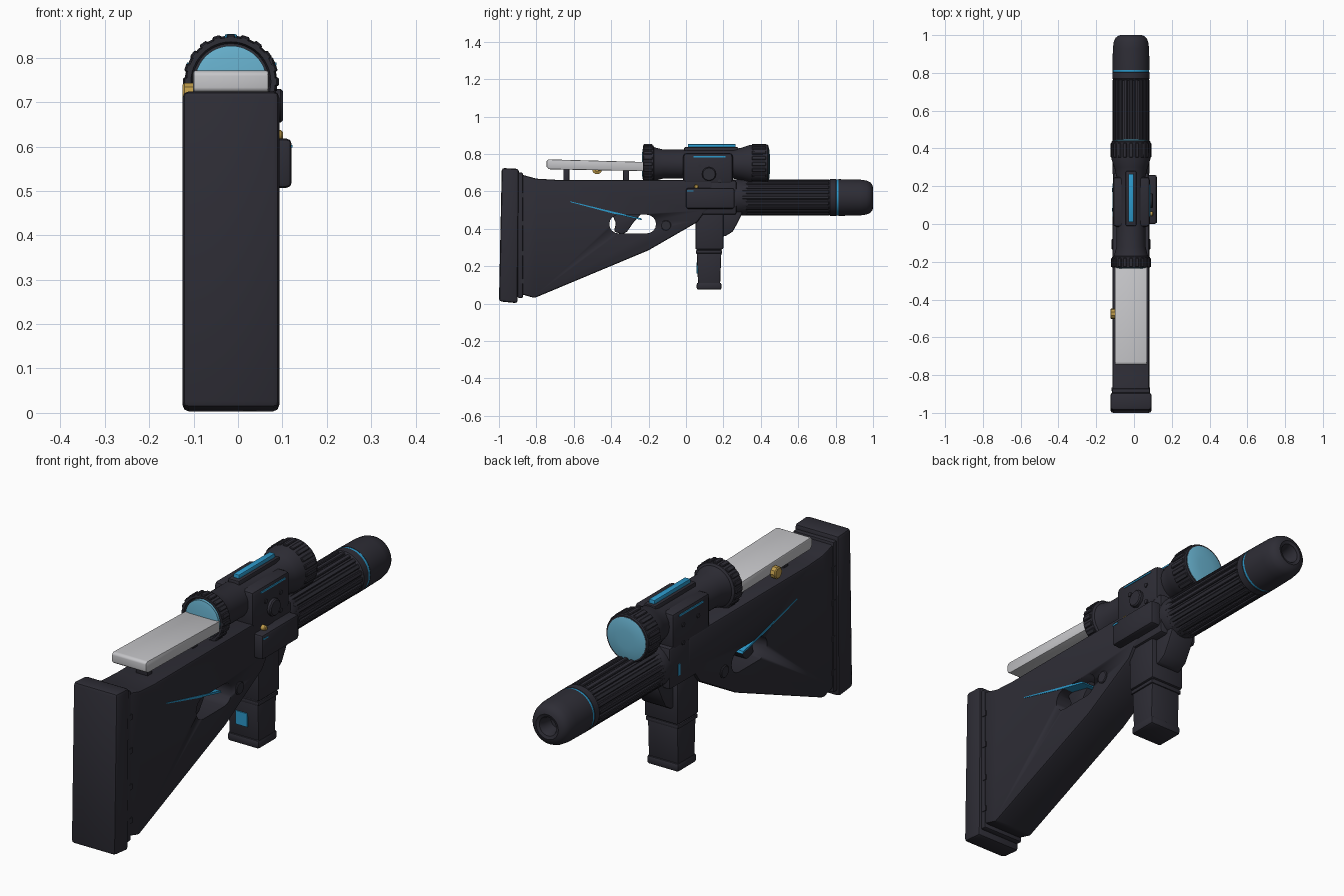
import bpy, bmesh, math
from mathutils import Matrix, Vector

cube = bpy.data.objects.get("Cube")
if cube:
    bpy.data.objects.remove(cube, do_unlink=True)

CX = -0.016          # centre plane of the body
BARREL_Z, SCOPE_Z = 0.567, 0.746


def material(name, rgb, rough=0.6):
    m = bpy.data.materials.new(name)
    m.use_nodes = True
    m.diffuse_color = (*rgb, 1)
    node = m.node_tree.nodes["Principled BSDF"]
    node.inputs["Base Color"].default_value = (*rgb, 1)
    node.inputs["Roughness"].default_value = rough
    return m


DARK = material("charcoal", (0.027, 0.026, 0.036))
BLUE = material("bright blue", (0.025, 0.32, 0.6))
GLASS = material("pale blue glass", (0.14, 0.45, 0.63))
PALE = material("pale grey", (0.56, 0.56, 0.58))
BRASS = material("brass", (0.52, 0.33, 0.07))


def finish(bm, name, mat, bevel=0.0, segments=2):
    bmesh.ops.recalc_face_normals(bm, faces=bm.faces)
    me = bpy.data.meshes.new(name)
    bm.to_mesh(me)
    bm.free()
    me.materials.append(mat)
    ob = bpy.data.objects.new(name, me)
    bpy.context.collection.objects.link(ob)
    bpy.ops.object.select_all(action='DESELECT')
    ob.select_set(True)
    bpy.context.view_layer.objects.active = ob
    if bevel:
        mod = ob.modifiers.new("edge", 'BEVEL')
        mod.width, mod.segments, mod.limit_method = bevel, segments, 'ANGLE'
        bpy.ops.object.modifier_apply(modifier=mod.name)
    bpy.ops.object.shade_smooth_by_angle(angle=math.radians(35))
    return ob


def prism(name, profile, x0, x1, mat=DARK, bevel=0.0):
    """Side profile of (y, z) points extruded across x."""
    bm = bmesh.new()
    face = bm.faces.new([bm.verts.new((x0, y, z)) for y, z in profile])
    ext = bmesh.ops.extrude_face_region(bm, geom=[face])
    verts = [v for v in ext["geom"] if isinstance(v, bmesh.types.BMVert)]
    bmesh.ops.translate(bm, verts=verts, vec=(x1 - x0, 0, 0))
    return finish(bm, name, mat, bevel)


def box(name, x, y, z, mat=DARK, bevel=0.0):
    return prism(name, [(y[0], z[0]), (y[1], z[0]), (y[1], z[1]), (y[0], z[1])],
                 x[0], x[1], mat, bevel)


def lathe(name, profile, origin, axis='Y', mat=DARK, sides=48):
    """Turn (distance, radius) points about an axis through origin."""
    bm = bmesh.new()
    rings = []
    for d, r in profile:
        ring = []
        for i in range(sides):
            a = math.tau * i / sides
            u, v = r * math.cos(a), r * math.sin(a)
            p = (u, d, v) if axis == 'Y' else (d, u, v)
            ring.append(bm.verts.new(Vector(origin) + Vector(p)))
        rings.append(ring)
    for a, b in zip(rings, rings[1:]):
        for i in range(sides):
            j = (i + 1) % sides
            bm.faces.new((a[i], a[j], b[j], b[i]))
    bm.faces.new(rings[0])
    bm.faces.new(rings[-1])
    return finish(bm, name, mat)


def ribs(name, count, radius, y, width, height, z):
    """Ring of raised bars lying along y."""
    bm = bmesh.new()
    for i in range(count):
        m = (Matrix.Translation((CX, (y[0] + y[1]) / 2, z))
             @ Matrix.Rotation(math.tau * i / count, 4, 'Y')
             @ Matrix.Translation((0, 0, radius))
             @ Matrix.Diagonal((width, y[1] - y[0], height, 1)))
        bmesh.ops.create_cube(bm, size=1, matrix=m)
    return finish(bm, name, DARK, 0.003, 1)


# Stock: butt pad, spacer and body with a rounded opening
prism("butt_pad", [(-1, 0.012), (-0.9, 0.002), (-0.893, 0.72), (-0.985, 0.725)],
      CX - 0.109, CX + 0.109, DARK, 0.014)
box("butt_spacer", (CX - 0.1, CX + 0.1), (-0.9, -0.872), (0.03, 0.7), DARK, 0.006)
stock = prism("stock", [(-0.88, 0.05), (-0.81, 0.03), (-0.2, 0.285), (0.06, 0.435),
                        (0.1, 0.49), (0.14, 0.515), (0.14, 0.662), (-0.7, 0.662),
                        (-0.8, 0.668), (-0.88, 0.69)],
              CX - 0.097, CX + 0.097, DARK, 0.01)
opening = []
for yc, start in ((-0.21, -90), (-0.36, 90)):
    for k in range(9):
        a = math.radians(start + k * 22.5)
        opening.append((yc + 0.05 * math.cos(a), 0.425 + 0.05 * math.sin(a)))
cutter = prism("opening_cutter", opening, -0.3, 0.3)
cutter.hide_render = True
bpy.context.view_layer.objects.active = stock
cut = stock.modifiers.new("opening", 'BOOLEAN')
cut.operation, cut.object, cut.solver = 'DIFFERENCE', cutter, 'EXACT'
bpy.ops.object.modifier_apply(modifier=cut.name)
bpy.data.objects.remove(cutter, do_unlink=True)

prism("trigger", [(-0.4, 0.49), (-0.375, 0.43), (-0.385, 0.385), (-0.34, 0.37),
                  (-0.315, 0.385), (-0.28, 0.435), (-0.23, 0.49)],
      CX - 0.05, CX + 0.05, DARK, 0.006)
prism("blue_wedge", [(-0.62, 0.543), (-0.4, 0.484), (-0.235, 0.446), (-0.24, 0.456),
                     (-0.4, 0.494), (-0.62, 0.547)], CX - 0.099, CX + 0.099, BLUE)
lathe("cross_pin", [(-0.103, 0.024), (-0.1, 0.028), (0.1, 0.028), (0.103, 0.024)],
      (CX, -0.107, 0.417), 'X', DARK, 24)
for z in (0.12, 0.27, 0.43, 0.58):
    box("spacer_tab", (CX - 0.102, CX + 0.102), (-0.885, -0.866), (z - 0.012, z + 0.012))

# Cheek rest, posts and adjusting knob
prism("cheek_rest", [(-0.745, 0.728), (-0.73, 0.718), (-0.225, 0.708),
                     (-0.225, 0.757), (-0.735, 0.771), (-0.745, 0.764)],
      CX - 0.085, CX + 0.085, PALE, 0.005)
for y in (-0.64, -0.32):
    box("cheek_post", (CX - 0.03, CX + 0.03), (y - 0.016, y + 0.016), (0.65, 0.722), DARK, 0.003)
lathe("cheek_knob", [(-0.109, 0.022), (-0.105, 0.027), (-0.085, 0.027), (-0.08, 0.014),
                     (-0.03, 0.014)], (CX, -0.475, 0.718), 'X', BRASS, 10)

# Receiver and side housing
box("receiver", (CX - 0.094, CX + 0.094), (0.0, 0.27), (0.475, 0.66), DARK, 0.012)
box("side_housing", (0.05, 0.121), (0.0, 0.26), (0.507, 0.618), DARK, 0.012)
box("housing_mark", (0.119, 0.123), (0.005, 0.04), (0.598, 0.604), BLUE)
lathe("brass_stud", [(0.0, 0.012), (0.022, 0.012), (0.026, 0.008)],
      (0.075, 0.055, 0.625), 'X', BRASS, 12)
box("left_mark", (CX - 0.097, CX - 0.09), (0.2, 0.215), (0.52, 0.57), BLUE)

# Magazine and curved front guard
box("magazine_well", (CX - 0.083, CX + 0.083), (0.05, 0.2), (0.29, 0.5), DARK, 0.008)
prism("magazine", [(0.065, 0.09), (0.182, 0.09), (0.19, 0.3), (0.056, 0.3)],
      CX - 0.074, CX + 0.074, DARK, 0.007)
box("magazine_band", (CX - 0.08, CX + 0.08), (0.053, 0.193), (0.268, 0.286), DARK, 0.004)
box("magazine_base", (CX - 0.078, CX + 0.078), (0.057, 0.19), (0.074, 0.112), DARK, 0.01)
box("magazine_window", (CX - 0.036, CX + 0.022), (0.055, 0.063), (0.16, 0.22), BLUE)
prism("front_guard", [(0.17, 0.36), (0.21, 0.36), (0.25, 0.385), (0.275, 0.43),
                      (0.3, 0.48), (0.3, 0.52), (0.17, 0.52)],
      CX - 0.06, CX + 0.06, DARK, 0.008)

# Barrel with flutes, collar, blue ring and hollow muzzle
axis = (CX, 0, BARREL_Z)
lathe("barrel", [(0.2, 0.09), (0.27, 0.097), (0.32, 0.097), (0.335, 0.089),
                 (0.76, 0.089), (0.77, 0.098), (0.803, 0.098), (0.807, 0.094)], axis)
ribs("barrel_flutes", 20, 0.089, (0.3, 0.765), 0.019, 0.016, BARREL_Z)
lathe("barrel_ring", [(0.8, 0.0965), (0.818, 0.0965)], axis, 'Y', BLUE)
lathe("muzzle", [(0.816, 0.098), (0.93, 0.096), (0.965, 0.091), (0.985, 0.082),
                 (0.996, 0.068), (1.0, 0.055), (0.995, 0.042), (0.975, 0.034),
                 (0.93, 0.03)], axis)

# Scope
axis = (CX, 0, SCOPE_Z)
lathe("scope_tube", [(-0.215, 0.086), (-0.23, 0.09), (-0.23, 0.1), (-0.175, 0.1),
                     (-0.17, 0.09), (-0.12, 0.077), (0.25, 0.077), (0.3, 0.088),
                     (0.34, 0.102), (0.435, 0.104), (0.44, 0.1), (0.44, 0.092)], axis)
ribs("rear_grip", 20, 0.1, (-0.228, -0.18), 0.02, 0.012, SCOPE_Z)
ribs("front_grip", 20, 0.102, (0.352, 0.428), 0.02, 0.012, SCOPE_Z)
lathe("rear_lens", [(-0.2, 0.081), (-0.231, 0.081), (-0.235, 0.06)], axis, 'Y', GLASS)
lathe("front_lens", [(0.42, 0.094), (0.441, 0.094), (0.446, 0.075), (0.449, 0.04)],
      axis, 'Y', GLASS)

# Scope mount, side knob and top light strip
box("scope_mount", (CX - 0.096, CX + 0.1), (-0.015, 0.25), (0.64, 0.805), DARK, 0.018)
for x in (CX - 0.097, CX + 0.101):
    box("mount_stripe", (x - 0.002, x + 0.002), (0.04, 0.21), (0.782, 0.789), BLUE)
lathe("mount_knob", [(0.09, 0.038), (0.112, 0.038), (0.117, 0.033)],
      (CX, 0.123, 0.692), 'X', DARK, 12)
for y, z in ((0.075, 0.735), (0.18, 0.735), (0.18, 0.655)):
    lathe("mount_bolt", [(-0.1, 0.01), (0.104, 0.01)], (CX, y, z), 'X', DARK, 8)
box("strip_base", (CX - 0.028, CX + 0.028), (-0.01, 0.28), (0.79, 0.836), DARK, 0.006)
box("light_strip", (CX - 0.014, CX + 0.014), (0.01, 0.265), (0.82, 0.853), BLUE, 0.004)
